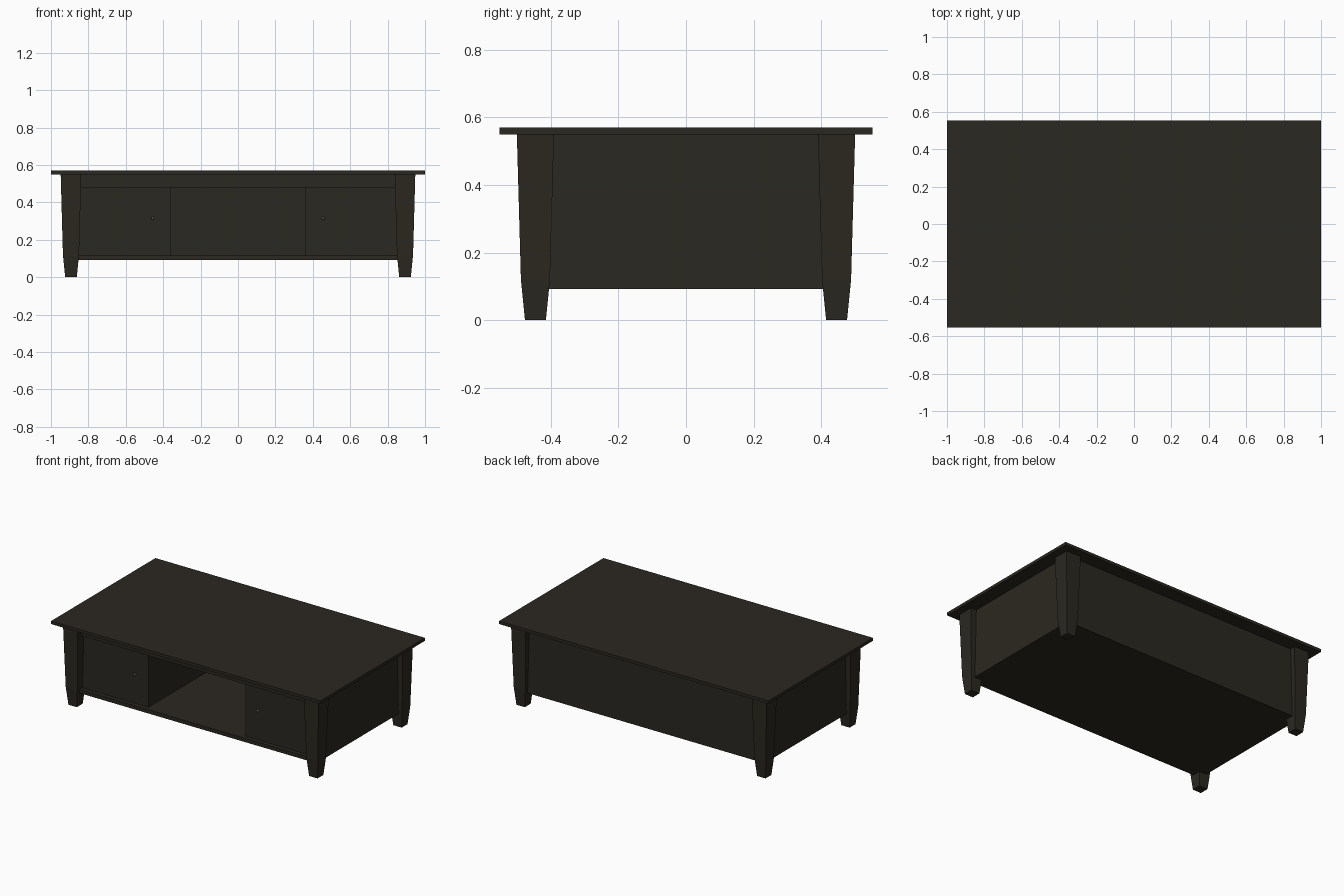
import bpy, bmesh, math

if "Cube" in bpy.data.objects:
    bpy.data.objects.remove(bpy.data.objects["Cube"])


def material(name, rgb):
    m = bpy.data.materials.new(name)
    m.diffuse_color = (*rgb, 1)
    m.use_nodes = True
    m.node_tree.nodes["Principled BSDF"].inputs["Base Color"].default_value = m.diffuse_color
    return m


WOOD = material("dark_wood", (0.024, 0.021, 0.015))
METAL = material("knob_metal", (0.12, 0.12, 0.11))


def finish(bm, name, mat):
    bmesh.ops.recalc_face_normals(bm, faces=bm.faces)
    me = bpy.data.meshes.new(name)
    bm.to_mesh(me)
    bm.free()
    me.materials.append(mat)
    ob = bpy.data.objects.new(name, me)
    bpy.context.collection.objects.link(ob)
    return ob


def box(name, x, y, z):
    bm = bmesh.new()
    bmesh.ops.create_cube(bm, size=1)
    for v in bm.verts:
        for i, (lo, hi) in enumerate((x, y, z)):
            v.co[i] = lo if v.co[i] < 0 else hi
    return finish(bm, name, WOOD)


def leg(name, cx, cy):
    # square sections stacked: narrow foot, knee, wider top
    bm = bmesh.new()
    rings = []
    for z, h in ((0, 0.031), (0.12, 0.043), (0.55, 0.055)):
        rings.append([bm.verts.new((cx + sx * h, cy + sy * h, z))
                      for sx, sy in ((-1, -1), (1, -1), (1, 1), (-1, 1))])
    for a, b in zip(rings, rings[1:]):
        for i in range(4):
            j = (i + 1) % 4
            bm.faces.new((a[i], a[j], b[j], b[i]))
    bm.faces.new(rings[0])
    bm.faces.new(rings[-1])
    return finish(bm, name, WOOD)


def knob(name, x, z):
    bm = bmesh.new()
    bmesh.ops.create_uvsphere(bm, u_segments=12, v_segments=8, radius=0.008)
    bmesh.ops.translate(bm, verts=bm.verts, vec=(x, -0.443, z))
    ob = finish(bm, name, METAL)
    for p in ob.data.polygons:
        p.use_smooth = True


# Top slab, floor, front rail and back panel
box("table_top", (-1, 1), (-0.553, 0.553), (0.55, 0.57))
box("floor_board", (-0.907, 0.907), (-0.463, 0.463), (0.092, 0.117))
box("front_rail", (-0.87, 0.87), (-0.463, -0.435), (0.48, 0.55))
box("back_panel", (-0.907, 0.907), (0.441, 0.463), (0.117, 0.55))

# Mirrored left and right parts
for s, side in ((-1, "left"), (1, "right")):
    def mx(a, b):
        return tuple(sorted((s * a, s * b)))
    box(side + "_side_panel", mx(0.885, 0.907), (-0.463, 0.441), (0.117, 0.55))
    box(side + "_divider", mx(0.361, 0.383), (-0.415, 0.441), (0.117, 0.55))
    box(side + "_door", mx(0.361, 0.87), (-0.435, -0.415), (0.117, 0.482))
    knob(side + "_knob", s * 0.456, 0.315)
    leg("front_leg_" + side, s * 0.893, -0.446)
    leg("back_leg_" + side, s * 0.893, 0.446)
